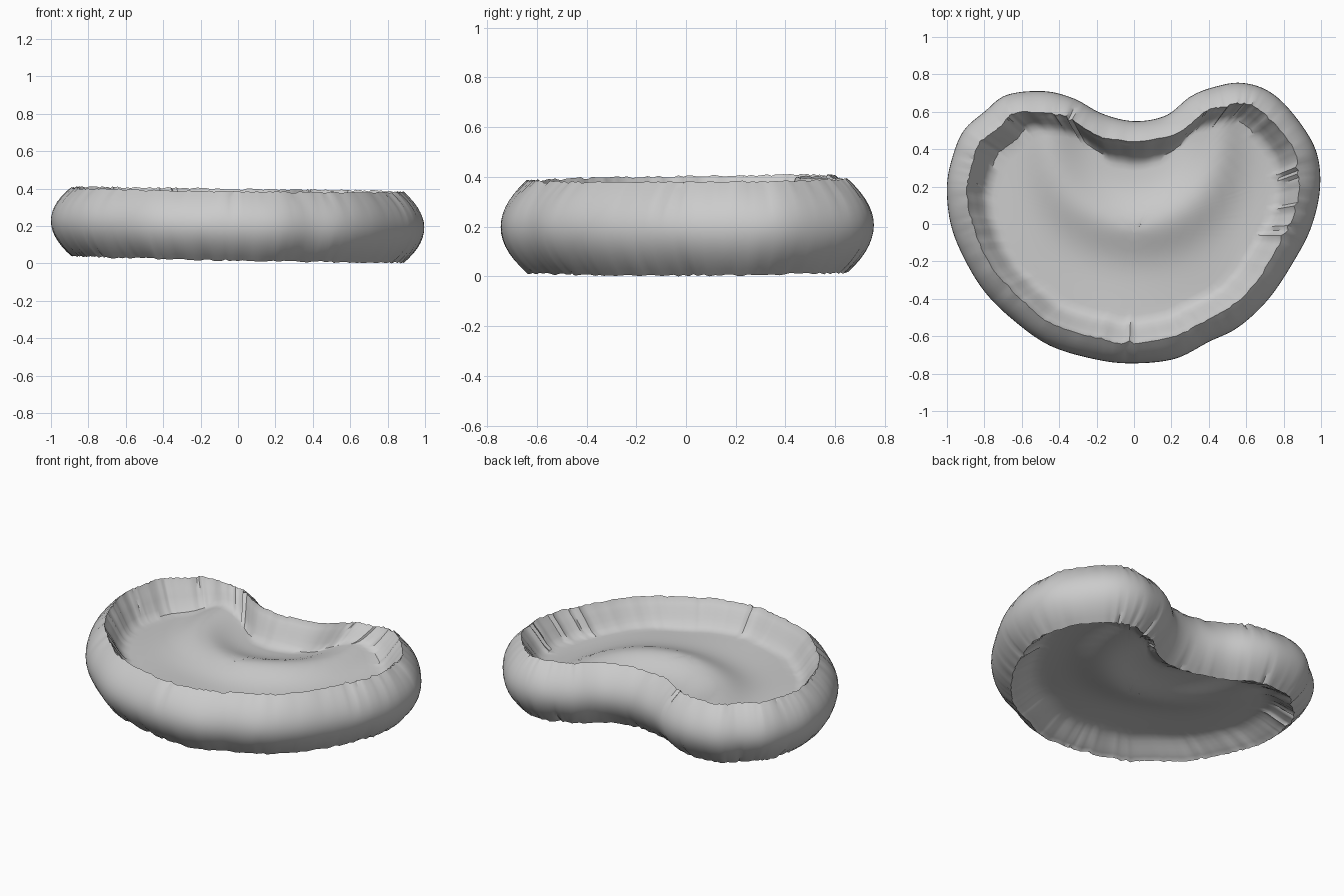
import bpy
import bmesh
import math
import random
from mathutils import Vector

random.seed(4)
cube = bpy.data.objects.get("Cube")
if cube:
    bpy.data.objects.remove(cube, do_unlink=True)

# Kidney outline at the widest height, counter-clockwise from the front
OUTLINE = [(0, -.745), (.22, -.72), (.4, -.63), (.56, -.55), (.72, -.4), (.86, -.19),
           (.95, -.01), (.995, .2), (.97, .4), (.85, .59), (.72, .71), (.57, .755),
           (.42, .73), (.3, .68), (.17, .58), (0, .55), (-.17, .59), (-.32, .67),
           (-.48, .71), (-.68, .69), (-.8, .6), (-.91, .5), (-.97, .36), (-1, .2),
           (-.98, 0), (-.91, -.18), (-.8, -.36), (-.65, -.51), (-.45, -.65), (-.2, -.725)]
STEPS = 8
INSET = .11
CENTRE = Vector((0, -.05))
NOTCH = Vector((0, .44))


def smooth_loop(points, steps):
    """Closed Catmull-Rom curve through the points."""
    pts = [Vector(p) for p in points]
    n = len(pts)
    loop = []
    for i in range(n):
        a, b, c, d = (pts[(i + k) % n] for k in (-1, 0, 1, 2))
        for s in range(steps):
            t = s / steps
            loop.append(.5 * (2 * b + (c - a) * t + (2 * a - 5 * b + 4 * c - d) * t * t
                              + (3 * b - a - 3 * c + d) * t ** 3))
    return loop


def smoothstep(t):
    t = min(max(t, 0), 1)
    return t * t * (3 - 2 * t)


def rim_height(p, top):
    if top:
        return .392 - .014 * p.x + .012 * p.y
    return .022 - .02 * p.x + .01 * p.y


def floor_height(p, top):
    """Dished membrane with a soft crescent swell around the notch."""
    d = (p - NOTCH).length
    swell = math.exp(-((d - .45) / .15) ** 2) * smoothstep((.75 - abs(p.x)) / .3)
    ripple = .008 * math.sin(6 * p.x + 2 * p.y) * math.cos(5 * p.y - p.x)
    return .235 + .065 * swell + ripple if top else .12 - .04 * swell - ripple


loop = smooth_loop(OUTLINE, STEPS)
count = len(loop)
normals = []
for i in range(count):
    t = loop[(i + 4) % count] - loop[i - 4]
    normals.append(Vector((t.y, -t.x)).normalized())

# Wrinkles: gentle folds plus a few sharp pleats near the seams
folds = [[.004 * math.sin(i * .37 + k) + random.uniform(-.004, .004)
          - (.012 if random.random() < .05 else 0) for i in range(count)] for k in (0, 2)]
jitter = [[random.uniform(-.005, .005) for i in range(count)] for k in (0, 1)]

bm = bmesh.new()


def add_ring(coords):
    return [bm.verts.new(c) for c in coords]


def bridge(a, b):
    for i in range(count):
        j = (i + 1) % count
        bm.faces.new((a[i], a[j], b[j], b[i]))


# Bulging side wall
rings = []
WALL = 14
for k in range(WALL + 1):
    v = 2 * k / WALL - 1
    top = v > 0
    coords = []
    for i, p in enumerate(loop):
        q = p + normals[i] * (folds[top][i] * abs(v) ** 1.5 - INSET * v * v)
        low, high = rim_height(q, False), rim_height(q, True)
        z = low + (high - low) * (v + 1) / 2 + jitter[top][i] * v ** 4
        coords.append((q.x, q.y, z))
    rings.append(add_ring(coords))
for a, b in zip(rings, rings[1:]):
    bridge(a, b)

# Sunken membranes, upper and lower
RADII = [.985, .965, .94, .91, .88, .84, .8, .74, .68, .61, .54, .47, .4, .32, .24, .16, .08]
for rim, top in ((rings[-1], True), (rings[0], False)):
    previous = rim
    edge = [v.co.copy() for v in rim]
    reach = .13 if top else .17
    for r in RADII:
        coords = []
        for e in edge:
            arm = e.xy - CENTRE
            q = CENTRE + arm * r
            s = smoothstep(.15 + .85 * (1 - r) * arm.length / reach)
            coords.append((q.x, q.y, e.z + (floor_height(q, top) - e.z) * s))
        ring = add_ring(coords)
        bridge(previous, ring)
        previous = ring
    hub = bm.verts.new((CENTRE.x, CENTRE.y, floor_height(CENTRE, top)))
    for i in range(count):
        bm.faces.new((previous[i], previous[(i + 1) % count], hub))

bmesh.ops.recalc_face_normals(bm, faces=bm.faces)
lowest = min(v.co.z for v in bm.verts)
bmesh.ops.translate(bm, verts=bm.verts, vec=(0, 0, -lowest))

mesh = bpy.data.meshes.new("kidney_cushion")
bm.to_mesh(mesh)
bm.free()
cushion = bpy.data.objects.new("kidney_cushion", mesh)
bpy.context.collection.objects.link(cushion)

# Plain grey colour
grey = bpy.data.materials.new("plain_grey")
grey.use_nodes = True
colour = (.6, .6, .6, 1)
grey.diffuse_color = colour
grey.node_tree.nodes["Principled BSDF"].inputs["Base Color"].default_value = colour
mesh.materials.append(grey)

# Smooth skin with crisp seams
bpy.ops.object.select_all(action='DESELECT')
cushion.select_set(True)
bpy.context.view_layer.objects.active = cushion
bpy.ops.object.shade_smooth_by_angle(angle=math.radians(40))
